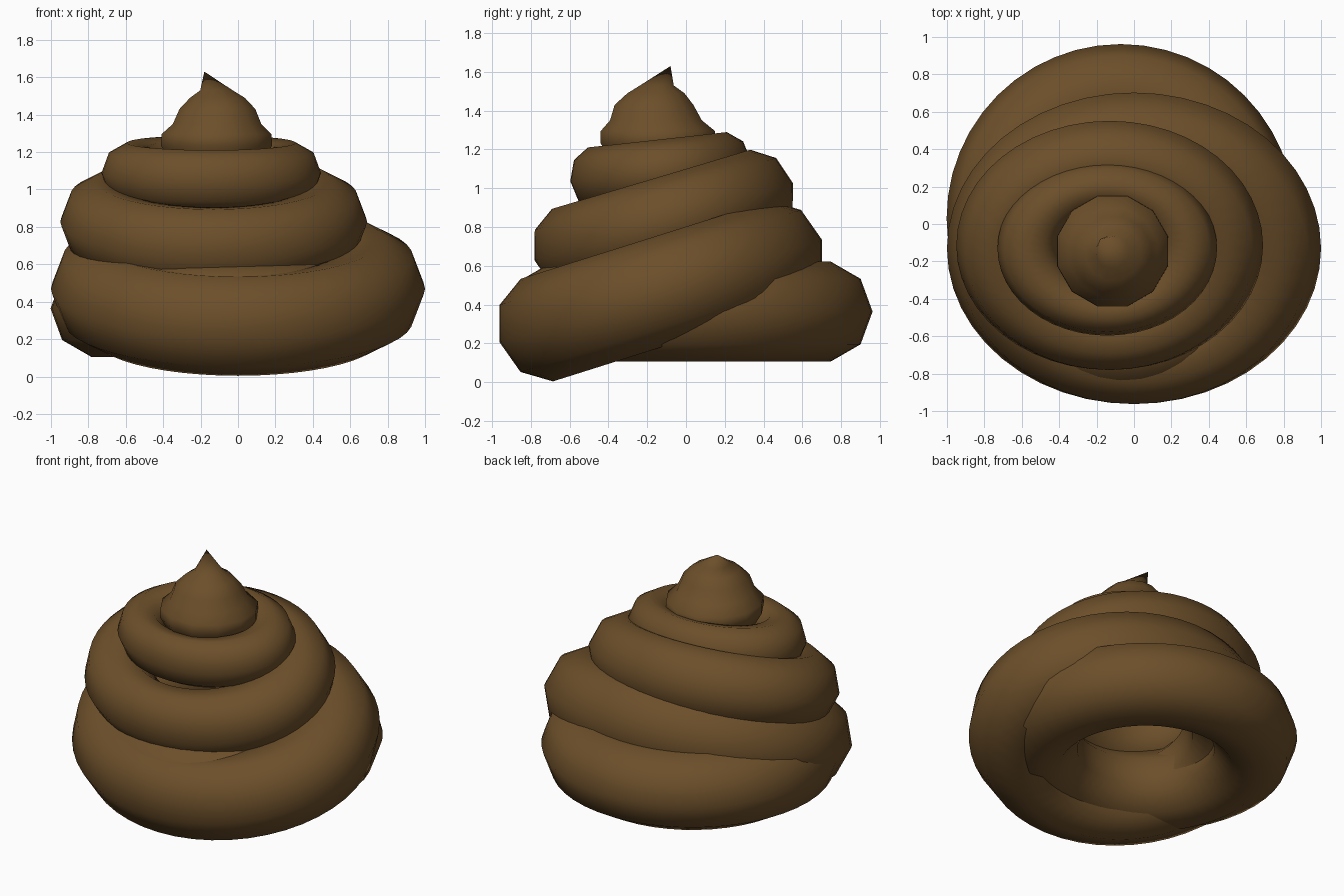
import bpy, bmesh, math

if "Cube" in bpy.data.objects:
    bpy.data.objects.remove(bpy.data.objects["Cube"])

brown = bpy.data.materials.new("brown")
brown.diffuse_color = (0.15, 0.078, 0.023, 1)
brown.use_nodes = True
brown.node_tree.nodes["Principled BSDF"].inputs["Base Color"].default_value = brown.diffuse_color


def finish(ob, name):
    ob.name = name
    ob.data.materials.clear()
    ob.data.materials.append(brown)
    for p in ob.data.polygons:
        p.use_smooth = True


def coil(name, centre, outer, y_scale, tilt):
    # nine-sided tube ring, tilted up at the back
    major = outer / 1.392
    bpy.ops.mesh.primitive_torus_add(
        major_segments=48, minor_segments=9,
        major_radius=major, minor_radius=outer - major,
        location=centre, rotation=(math.radians(tilt), 0, 0))
    ob = bpy.context.object
    ob.scale = (1, y_scale, 1)
    finish(ob, name)


# stacked coils, bottom to top
coil("base_coil", (-0.07, 0.03, 0.364), 0.932, 1.0, 0)
coil("lower_coil", (0, -0.13, 0.47), 1.0, 0.873, 17.5)
coil("middle_coil", (-0.13, -0.115, 0.828), 0.82, 0.848, 16.6)
coil("upper_coil", (-0.143, -0.13, 1.088), 0.587, 0.80, 6.3)

# top drop: twelve-sided rings (x, y, z, radius) closed by an off-centre tip
rings = [
    (-0.115, -0.145, 1.10, 0.19),
    (-0.115, -0.145, 1.16, 0.265),
    (-0.115, -0.145, 1.235, 0.307),
    (-0.115, -0.145, 1.295, 0.305),
    (-0.112, -0.155, 1.35, 0.245),
    (-0.11, -0.165, 1.43, 0.21),
    (-0.11, -0.155, 1.49, 0.152),
    (-0.115, -0.15, 1.53, 0.09),
]
bm = bmesh.new()
n = 12
loops = []
for x, y, z, r in rings:
    loops.append([bm.verts.new((x + r * math.cos(2 * math.pi * (i + 0.5) / n),
                                y + r * math.sin(2 * math.pi * (i + 0.5) / n), z))
                  for i in range(n)])
for a, b in zip(loops, loops[1:]):
    for i in range(n):
        j = (i + 1) % n
        bm.faces.new((a[i], a[j], b[j], b[i]))
tip = bm.verts.new((-0.18, -0.08, 1.63))
for i in range(n):
    bm.faces.new((loops[-1][i], loops[-1][(i + 1) % n], tip))
bm.faces.new(loops[0][::-1])
mesh = bpy.data.meshes.new("top_drop")
bm.to_mesh(mesh)
bm.free()
drop = bpy.data.objects.new("top_drop", mesh)
bpy.context.collection.objects.link(drop)
finish(drop, "top_drop")
